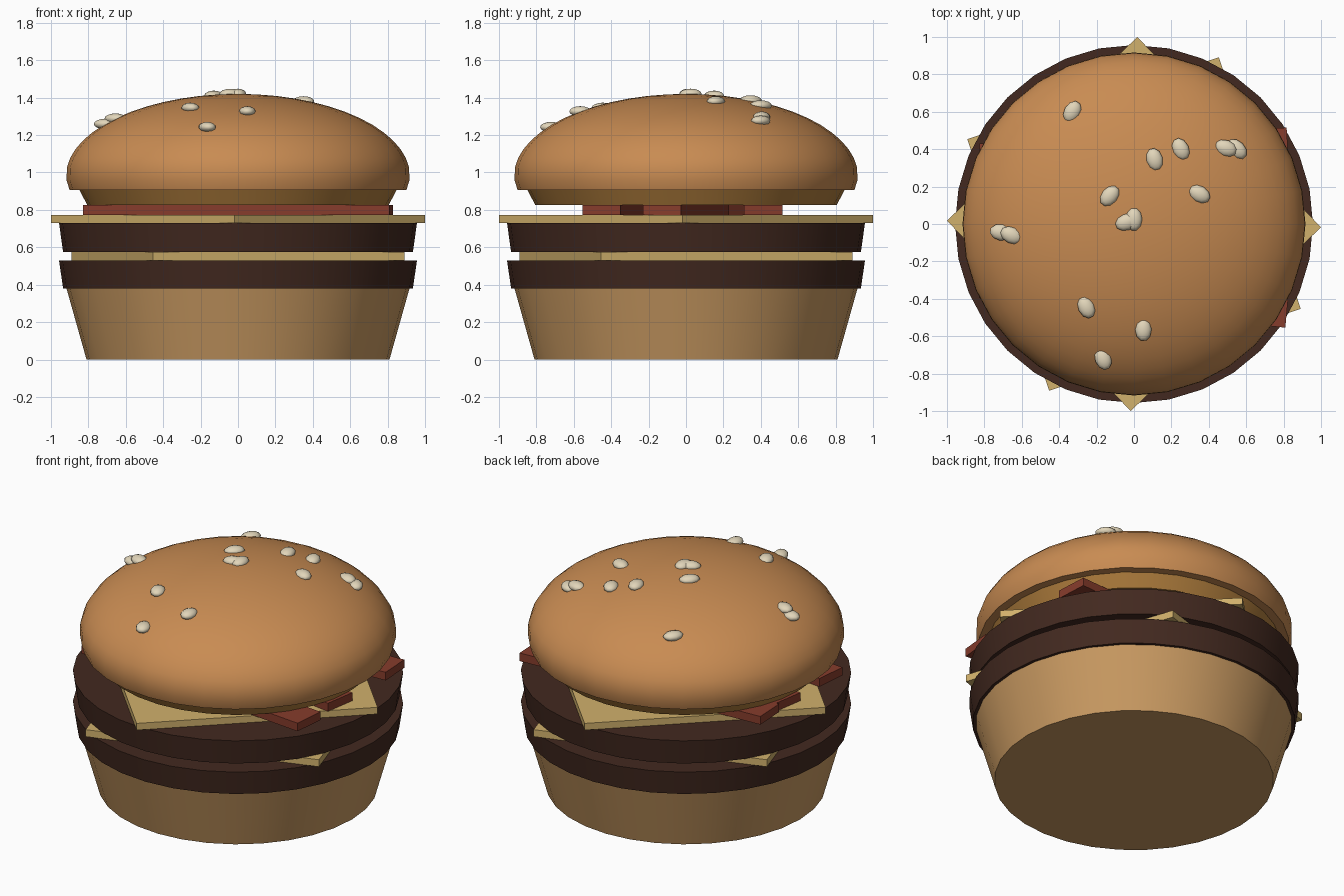
import bpy, bmesh
from math import sin, cos, pi, radians, sqrt

if "Cube" in bpy.data.objects:
    bpy.data.objects.remove(bpy.data.objects["Cube"])


def material(name, rgb):
    m = bpy.data.materials.new(name)
    m.diffuse_color = (*rgb, 1)
    m.use_nodes = True
    m.node_tree.nodes["Principled BSDF"].inputs["Base Color"].default_value = m.diffuse_color
    return m


CRUST = material("crust", (0.58, 0.26, 0.085))
CRUMB = material("toasted_crumb", (0.42, 0.2, 0.045))
BREAD = material("bread", (0.58, 0.32, 0.12))
MEAT = material("meat", (0.055, 0.022, 0.014))
CHEESE = material("cheese", (0.64, 0.44, 0.15))
BACON = material("bacon", (0.24, 0.045, 0.025))
SEED = material("seed", (0.76, 0.67, 0.49))


def finish(name, bm, mat, smooth=None):
    bmesh.ops.recalc_face_normals(bm, faces=bm.faces)
    mesh = bpy.data.meshes.new(name)
    bm.to_mesh(mesh)
    bm.free()
    mesh.materials.append(mat)
    ob = bpy.data.objects.new(name, mesh)
    bpy.context.collection.objects.link(ob)
    if smooth:
        bpy.ops.object.select_all(action='DESELECT')
        ob.select_set(True)
        bpy.context.view_layer.objects.active = ob
        bpy.ops.object.shade_smooth_by_angle(angle=radians(smooth))
    return ob


def lathe(name, profile, mat, n=32):
    """Closed solid turned about z from (radius, height) points."""
    bm = bmesh.new()
    rings = [[bm.verts.new((r * cos(2 * pi * i / n), r * sin(2 * pi * i / n), z))
              for i in range(n)] for r, z in profile]
    for a, b in zip(rings, rings[1:]):
        for i in range(n):
            j = (i + 1) % n
            bm.faces.new((a[i], a[j], b[j], b[i]))
    bm.faces.new(rings[0])
    bm.faces.new(rings[-1])
    return finish(name, bm, mat, 30)


def slab(name, size, loc, angle, mat):
    bm = bmesh.new()
    bmesh.ops.create_cube(bm, size=1)
    bmesh.ops.scale(bm, vec=size, verts=bm.verts)
    ob = finish(name, bm, mat)
    ob.location = loc
    ob.rotation_euler.z = radians(angle)


def dome_height(r):
    return 0.98 + 0.44 * sqrt(max(0, 1 - (r / 0.92) ** 2))


# Bottom bun and the two patties
lathe("bottom_bun", [(0.81, 0), (0.917, 0.38)], BREAD)
lathe("lower_patty", [(0.935, 0.38), (0.957, 0.53)], MEAT)
lathe("upper_patty", [(0.935, 0.575), (0.957, 0.73)], MEAT)

# Square cheese slices, turned so the corners stick out
side = sqrt(2)
slab("lower_cheese", (side, side, 0.045), (0, 0, 0.5525), 18, CHEESE)
slab("upper_cheese", (side, side, 0.043), (0, 0, 0.7515), 44, CHEESE)

# Bacon strips
for i, (y, angle) in enumerate([(-0.373, -5.5), (0, -9), (0.37, 3)]):
    slab(f"bacon_strip_{i + 1}", (1.645, 0.205, 0.052), (0, y, 0.799), angle, BACON)

# Top bun: toasted underside and domed crust
lathe("top_bun_underside", [(0.805, 0.825), (0.848, 0.906)], CRUMB)
dome = [(0.92 * cos(t * pi / 28), 0.98 + 0.44 * sin(t * pi / 28)) for t in range(1, 14)]
lathe("top_bun", [(0.9, 0.905), (0.917, 0.96)] + dome + [(0.01, 1.42)], CRUST)

# Sesame seeds: x, y, turn
seeds = [(-0.33, 0.60, 60), (0.11, 0.345, 105), (0.25, 0.40, 115), (0.49, 0.405, -20),
         (0.55, 0.40, -45), (0.35, 0.16, -30), (-0.13, 0.15, 50), (-0.04, 0.01, 20),
         (0, 0.025, 90), (-0.71, -0.045, -10), (-0.655, -0.06, -25),
         (-0.255, -0.445, 115), (0.05, -0.565, 90), (-0.165, -0.72, 110)]
for i, (x, y, turn) in enumerate(seeds):
    bm = bmesh.new()
    bmesh.ops.create_uvsphere(bm, u_segments=10, v_segments=8, radius=1)
    bmesh.ops.scale(bm, vec=(0.062, 0.044, 0.028), verts=bm.verts)
    ob = finish(f"sesame_seed_{i + 1}", bm, SEED, 60)
    ob.location = (x, y, dome_height(sqrt(x * x + y * y)))
    ob.rotation_euler.z = radians(turn)
